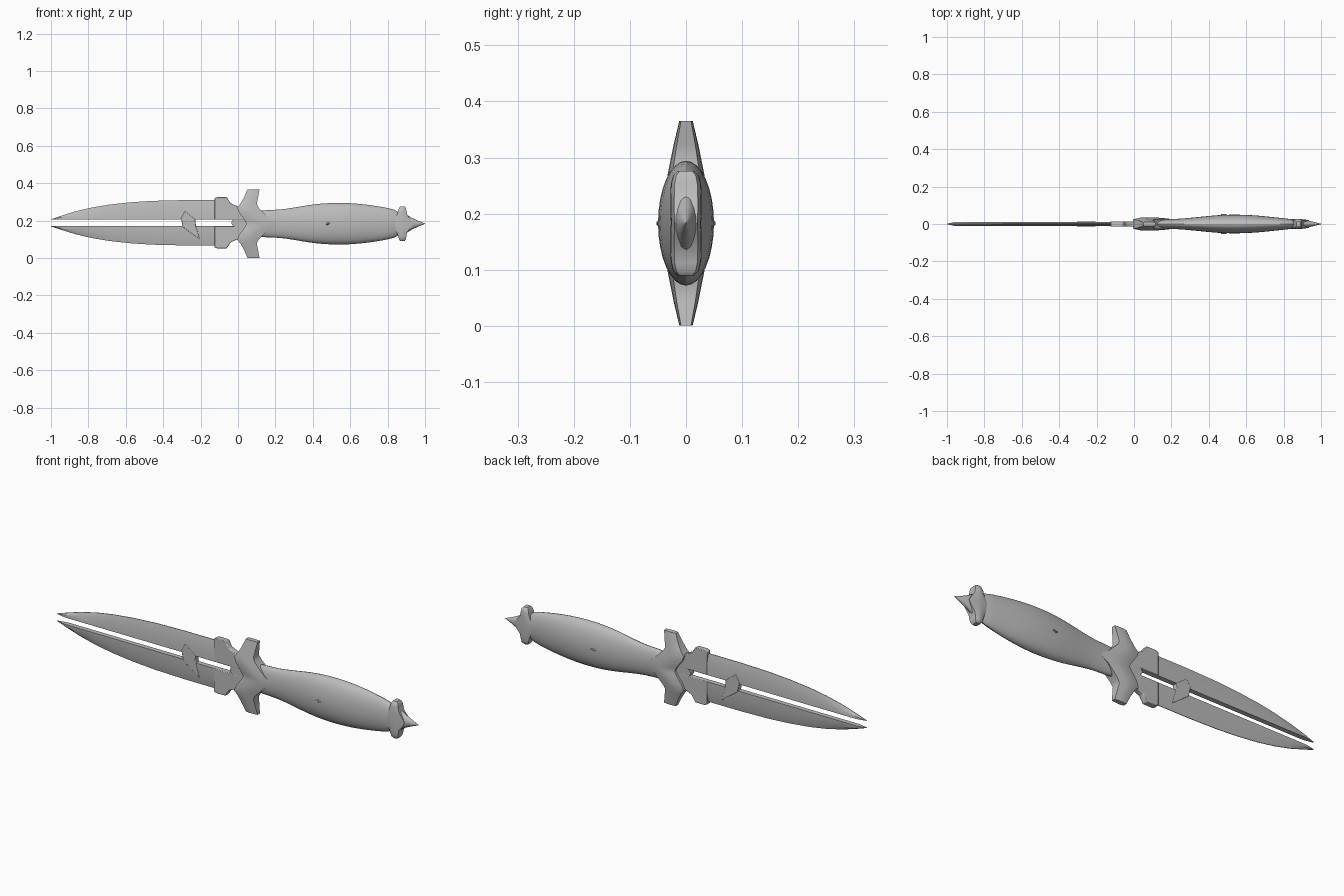
import bpy, bmesh, math

cube = bpy.data.objects.get("Cube")
if cube:
    bpy.data.objects.remove(cube, do_unlink=True)

MID = 0.183  # height of the long axis

steel = bpy.data.materials.new("grey_steel")
steel.use_nodes = True
steel.diffuse_color = (0.5, 0.5, 0.5, 1)
steel.node_tree.nodes["Principled BSDF"].inputs["Base Color"].default_value = (0.5, 0.5, 0.5, 1)


def loft(name, rings, subdivide=0, bevel=0, angle=40):
    """Skin a row of equal-length point rings and cap both ends."""
    bm = bmesh.new()
    rows = [[bm.verts.new(p) for p in ring] for ring in rings]
    n = len(rows[0])
    for a, b in zip(rows, rows[1:]):
        for i in range(n):
            j = (i + 1) % n
            bm.faces.new((a[i], a[j], b[j], b[i]))
    bm.faces.new(rows[0])
    bm.faces.new(rows[-1])
    bmesh.ops.recalc_face_normals(bm, faces=bm.faces)
    mesh = bpy.data.meshes.new(name)
    bm.to_mesh(mesh)
    bm.free()
    mesh.materials.append(steel)
    obj = bpy.data.objects.new(name, mesh)
    bpy.context.collection.objects.link(obj)
    if bevel:
        mod = obj.modifiers.new("bevel", 'BEVEL')
        mod.width, mod.segments = bevel, 2
    if subdivide:
        mod = obj.modifiers.new("smooth", 'SUBSURF')
        mod.levels = mod.render_levels = subdivide
    bpy.ops.object.select_all(action='DESELECT')
    obj.select_set(True)
    bpy.context.view_layer.objects.active = obj
    bpy.ops.object.shade_smooth_by_angle(angle=math.radians(angle))
    return obj


def oval(x, half_h, half_t, n=16, z=MID):
    return [(x, half_t * math.cos(k * math.tau / n), z + half_h * math.sin(k * math.tau / n))
            for k in range(n)]


def plate(name, outline, half_t, bevel=0):
    return loft(name, [[(x, y, z) for x, z in outline] for y in (-half_t, half_t)], bevel=bevel)


def cross_bar(name, steps, subdivide=0, angle=40):
    """Upright bar, symmetric about the axis; steps are (height, x0, x1, half thickness)."""
    rings = []
    mirrored = [(-h, a, b, t) for h, a, b, t in reversed(steps[1:])]
    for h, a, b, t in mirrored + steps:
        w = b - a
        side = [(a, 0.75 * t), (a + 0.3 * w, t), (a + 0.65 * w, 0.95 * t), (b, 0.75 * t)]
        loop = side + [(x, -y) for x, y in reversed(side)]
        rings.append([(x, y, MID + h) for x, y in loop])
    return loft(name, rings, subdivide, angle=angle)


# Split blade and the collar lugs, one set on each side of the slot
BLADE_MID, SLOT = 0.188, 0.017
edge = [(-1, 0.019), (-0.95, 0.036), (-0.87, 0.061), (-0.78, 0.082), (-0.69, 0.097),
        (-0.58, 0.109), (-0.46, 0.117), (-0.3, 0.121), (-0.1, 0.121)]
for side, s in (("upper", 1), ("lower", -1)):
    rings = []
    for x, h in edge:
        t = 0.002 if x == -1 else 0.012
        ridge = SLOT + (h - SLOT) * 0.6
        half = [(SLOT, t), (ridge, t * 0.9), (h, 0.0015)]
        loop = half + [(r, -y) for r, y in reversed(half)]
        rings.append([(x, y, BLADE_MID + s * r) for r, y in loop])
    loft(side + "_blade", rings, angle=30)
    lug = [(-0.125, SLOT), (-0.125, 0.132), (-0.11, 0.137), (-0.06, 0.137),
           (-0.04, 0.105), (0, 0.087), (0.06, 0.08), (0.06, SLOT)]
    plate(side + "_collar", [(x, BLADE_MID + s * h) for x, h in lug], 0.0145, 0.003)

# Tang closing the slot, with a rounded end
arc = [(-0.035 + 0.018 * (1 - math.sin(a)), BLADE_MID + 0.019 * math.cos(a))
       for a in [math.pi * k / 8 for k in range(9)]]
plate("tang", arc + [(0.08, BLADE_MID - 0.019), (0.08, BLADE_MID + 0.019)], 0.014)

# Slanted bridge across the slot
plate("blade_bridge", [(-0.305, 0.212), (-0.285, 0.25), (-0.228, 0.207), (-0.225, 0.17),
                       (-0.205, 0.1), (-0.295, 0.165)], 0.0135, 0.003)

# Guard with tapered wings and a point towards the grip
cross_bar("guard", [(0, 0.045, 0.21, 0.034), (0.015, 0.038, 0.19, 0.035),
                    (0.03, 0.028, 0.165, 0.036), (0.06, 0.005, 0.135, 0.035),
                    (0.085, -0.005, 0.11, 0.033), (0.105, 0.012, 0.1, 0.029),
                    (0.14, 0.032, 0.107, 0.022), (0.182, 0.05, 0.115, 0.012)])

# Swelling oval grip
loft("grip", [oval(*r) for r in [
    (0.08, 0.07, 0.026), (0.15, 0.075, 0.026), (0.22, 0.076, 0.027), (0.3, 0.088, 0.033),
    (0.4, 0.107, 0.045), (0.5, 0.115, 0.052), (0.6, 0.114, 0.051), (0.7, 0.104, 0.043),
    (0.8, 0.087, 0.031), (0.88, 0.068, 0.024)]], 1)

# Small stud on each face of the grip
for side, s in (("front", -1), ("back", 1)):
    loft(side + "_stud", [[(x, s * y, MID + r * k) for x, k in
                          ((0.465, 0), (0.48, 1), (0.495, 0), (0.48, -1))]
                         for y, r in ((0.045, 0.01), (0.0525, 0.003))])

# Pommel bar and end spike
cross_bar("pommel", [(0, 0.81, 0.935, 0.027), (0.02, 0.832, 0.925, 0.028),
                     (0.045, 0.85, 0.905, 0.028), (0.07, 0.857, 0.9, 0.027),
                     (0.085, 0.862, 0.897, 0.023), (0.093, 0.868, 0.89, 0.015)])
loft("end_spike", [oval(*r) for r in [
    (0.87, 0.065, 0.022), (0.9, 0.05, 0.023), (0.93, 0.031, 0.019),
    (0.965, 0.015, 0.01), (1, 0.001, 0.001)]])
